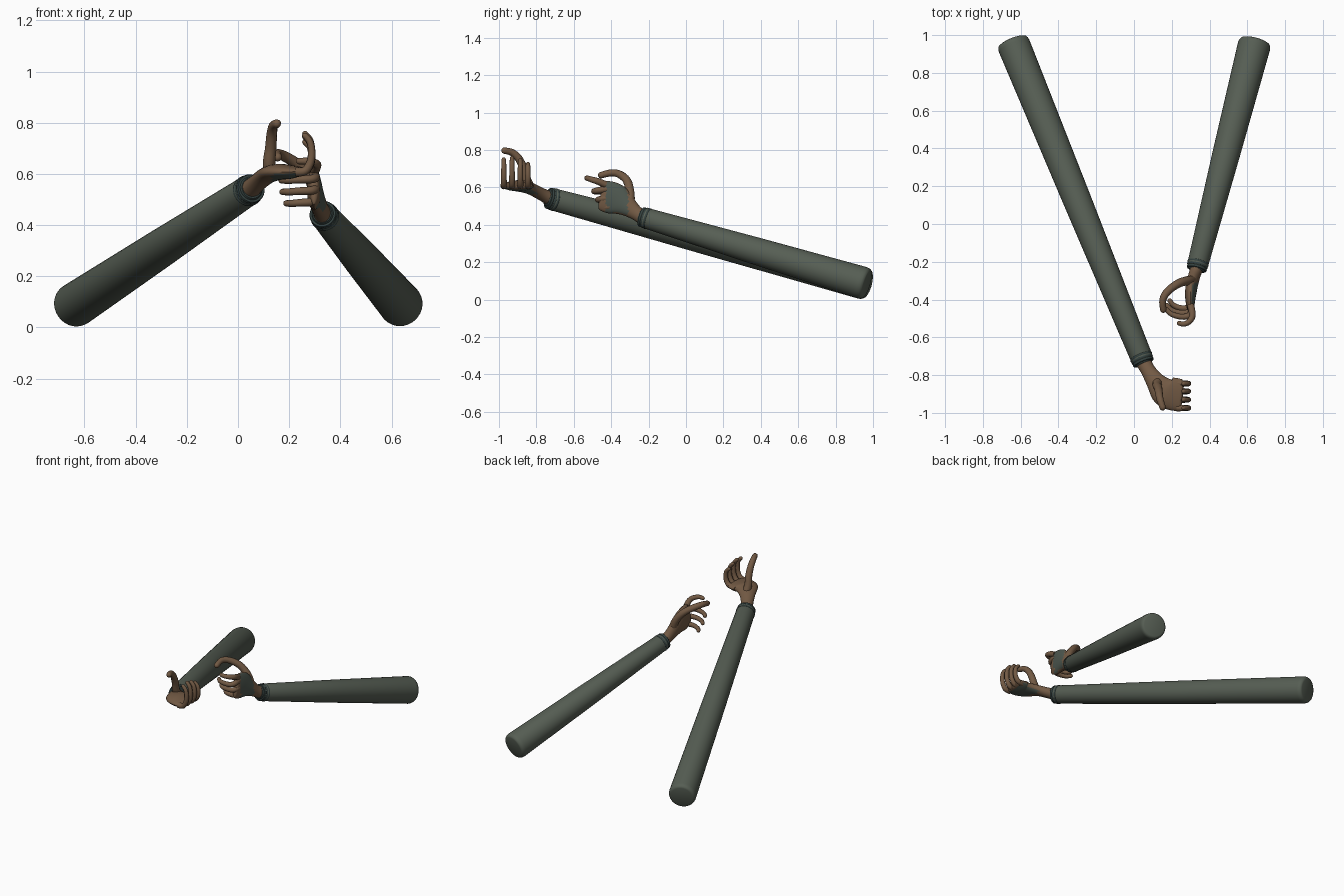
import bpy, bmesh, math
from mathutils import Vector as V

if "Cube" in bpy.data.objects:
    bpy.data.objects.remove(bpy.data.objects["Cube"])


def material(name, rgb):
    m = bpy.data.materials.new(name)
    m.diffuse_color = (*rgb, 1)
    m.use_nodes = True
    m.node_tree.nodes["Principled BSDF"].inputs["Base Color"].default_value = m.diffuse_color
    return m


SLEEVE = material("grey_green_sleeve", (0.093, 0.112, 0.088))
CUFF = material("dark_teal_cuff", (0.035, 0.055, 0.052))
GLOVE = material("brown_glove", (0.17, 0.102, 0.058))
PANEL = material("green_glove_panel", (0.075, 0.095, 0.078))


def spline(vals, n):
    """Catmull-Rom resampling of a list of vectors."""
    out = []
    for i in range(len(vals) - 1):
        a, b = vals[max(i - 1, 0)], vals[i]
        c, d = vals[i + 1], vals[min(i + 2, len(vals) - 1)]
        for k in range(n):
            t = k / n
            out.append(0.5 * (2 * b + (c - a) * t + (2 * a - 5 * b + 4 * c - d) * t * t
                              + (3 * b - a - 3 * c + d) * t ** 3))
    return out + [vals[-1]]


def loft(name, pts, radii, up, mats, sides=16, smooth=4, tip=0.0, rule=None):
    """Sweep an ellipse (width, thickness) along a path; tip rounds the far end."""
    pts = [V(p) for p in pts]
    radii = [V((r, r, 0)) if isinstance(r, float) else V((*r, 0)) for r in radii]
    if smooth > 1:
        pts, radii = spline(pts, smooth), spline(radii, smooth)
    up = V(up)
    if tip:
        end, r, d = pts[-1].copy(), radii[-1].copy(), (pts[-1] - pts[-2]).normalized()
        for ang in (30, 55, 75, 87):
            a = math.radians(ang)
            pts.append(end + d * tip * math.sin(a))
            radii.append(r * math.cos(a))
    bm = bmesh.new()
    rings = []
    for i, p in enumerate(pts):
        tan = (pts[min(i + 1, len(pts) - 1)] - pts[max(i - 1, 0)]).normalized()
        side = tan.cross(up).normalized()
        nor = side.cross(tan)
        rings.append([bm.verts.new(p + side * radii[i].x * math.cos(a) + nor * radii[i].y * math.sin(a))
                      for a in (2 * math.pi * k / sides for k in range(sides))])
    for i, (a, b) in enumerate(zip(rings, rings[1:])):
        for k in range(sides):
            j = (k + 1) % sides
            bm.faces.new((a[k], a[j], b[j], b[k]))
    bm.faces.new(rings[0])
    bm.faces.new(rings[-1])
    bmesh.ops.recalc_face_normals(bm, faces=bm.faces)
    bm.normal_update()
    if rule:
        for f in bm.faces:
            f.material_index = rule(f)
    me = bpy.data.meshes.new(name)
    bm.to_mesh(me)
    bm.free()
    for m in mats:
        me.materials.append(m)
    ob = bpy.data.objects.new(name, me)
    bpy.context.collection.objects.link(ob)
    bpy.context.view_layer.objects.active = ob
    ob.select_set(True)
    bpy.ops.object.shade_smooth_by_angle(angle=math.radians(40))
    ob.select_set(False)
    return ob


def sleeve(side, start, end, r0, r1):
    """Tapered sleeve with rounded butt, plus ribbed cuff at the wrist."""
    a, b = V(start), V(end)
    length = (b - a).length
    at = lambda s: a.lerp(b, s / length)
    z = (0, 0, 1)
    loft(side + "_sleeve", [at(0), at(0.004), at(0.015), at(0.03), at(length * 0.5), at(length - 0.008), b],
         [r0 * 0.8, r0 * 0.91, r0 * 0.98, r0, (r0 + r1) / 2 + 0.002, r1, r1 * 0.93], z, [SLEEVE], 32, 1)
    for i in range(3):
        s = length - 0.03 + i * 0.015
        r = r1 * (1.04 - 0.03 * i)
        loft(f"{side}_cuff_rib_{i + 1}", [at(s), at(s + 0.004), at(s + 0.009), at(s + 0.013)],
             [r * 0.95, r, r, r * 0.95], z, [CUFF], 32, 1)
    loft(side + "_wrist_band", [at(length - 0.01), at(length + 0.012), at(length + 0.02)],
         [r1 * 0.86, r1 * 0.8, r1 * 0.7], z, [CUFF], 32, 1)


def digit(name, pts, r, up):
    n = len(pts) - 1
    loft(name, pts, [r * (1 - 0.35 * i / n) for i in range(n + 1)], up, [GLOVE], 12, 4, tip=r * 0.6)


# Sleeves
sleeve("left", (-0.645, 0.968, 0.083), (0.047, -0.725, 0.54), 0.087, 0.059)
sleeve("right", (0.642, 0.968, 0.083), (0.334, -0.228, 0.44), 0.087, 0.055)

# Left hand: palm turned up, green panel on the back
loft("left_palm", [(0.047, -0.725, 0.54), (0.075, -0.775, 0.565), (0.115, -0.835, 0.595),
                   (0.16, -0.885, 0.608), (0.205, -0.90, 0.608), (0.247, -0.905, 0.61)],
     [(0.042, 0.038), (0.039, 0.033), (0.052, 0.031), (0.078, 0.031), (0.087, 0.027), (0.084, 0.018)],
     (0, 0, 1), [GLOVE, PANEL], 24, 4, tip=0.012,
     rule=lambda f: int(f.normal.z < -0.7 and 0.13 < f.calc_center_median().x < 0.24))
for nm, y, s in (("index", -0.974, 0.95), ("middle", -0.93, 1.0), ("ring", -0.886, 0.92), ("little", -0.845, 0.78)):
    digit(f"left_{nm}_finger", [(0.225, y, 0.608), (0.262, y, 0.612), (0.283, y, 0.612 + 0.035 * s),
                               (0.288, y, 0.612 + 0.08 * s), (0.281, y, 0.612 + 0.12 * s),
                               (0.262, y, 0.612 + 0.145 * s)], 0.018, (0, 1, 0))
digit("left_thumb", [(0.125, -0.835, 0.60), (0.122, -0.855, 0.65), (0.128, -0.868, 0.70),
                     (0.132, -0.895, 0.755), (0.138, -0.93, 0.787), (0.152, -0.972, 0.797)], 0.026, (1, 0, 0))

# Right hand: upright grip, palm facing inward, green panel on the outside
loft("right_palm", [(0.334, -0.228, 0.44), (0.322, -0.265, 0.462), (0.308, -0.315, 0.50),
                    (0.30, -0.365, 0.532), (0.298, -0.41, 0.548), (0.298, -0.445, 0.558)],
     [(0.042, 0.036), (0.039, 0.032), (0.056, 0.032), (0.080, 0.030), (0.085, 0.025), (0.079, 0.018)],
     (-1, 0, 0), [GLOVE, PANEL], 24, 4, tip=0.012,
     rule=lambda f: int(f.normal.x > 0.7 and -0.43 < f.calc_center_median().y < -0.31))
for nm, y, z, s in (("middle", -0.445, 0.59, 1.0), ("ring", -0.425, 0.545, 0.97), ("little", -0.40, 0.50, 0.85)):
    digit(f"right_{nm}_finger", [(0.30, y + 0.02, z), (0.302, y - 0.02, z - 0.005), (0.285, y - 0.043, z - 0.01),
                                (0.295 - 0.055 * s, y - 0.045, z - 0.012), (0.295 - 0.10 * s, y - 0.03, z - 0.015),
                                (0.295 - 0.125 * s, y - 0.005, z - 0.015)], 0.019, (0, 0, 1))
digit("right_index_finger", [(0.30, -0.43, 0.615), (0.308, -0.47, 0.632), (0.306, -0.497, 0.64),
                             (0.288, -0.52, 0.647), (0.262, -0.53, 0.65), (0.238, -0.525, 0.65)], 0.019, (0, 0, 1))
digit("right_thumb", [(0.308, -0.30, 0.52), (0.285, -0.30, 0.575), (0.235, -0.315, 0.635),
                      (0.18, -0.355, 0.67), (0.153, -0.40, 0.678), (0.155, -0.455, 0.665)], 0.026, (0, 0, 1))
